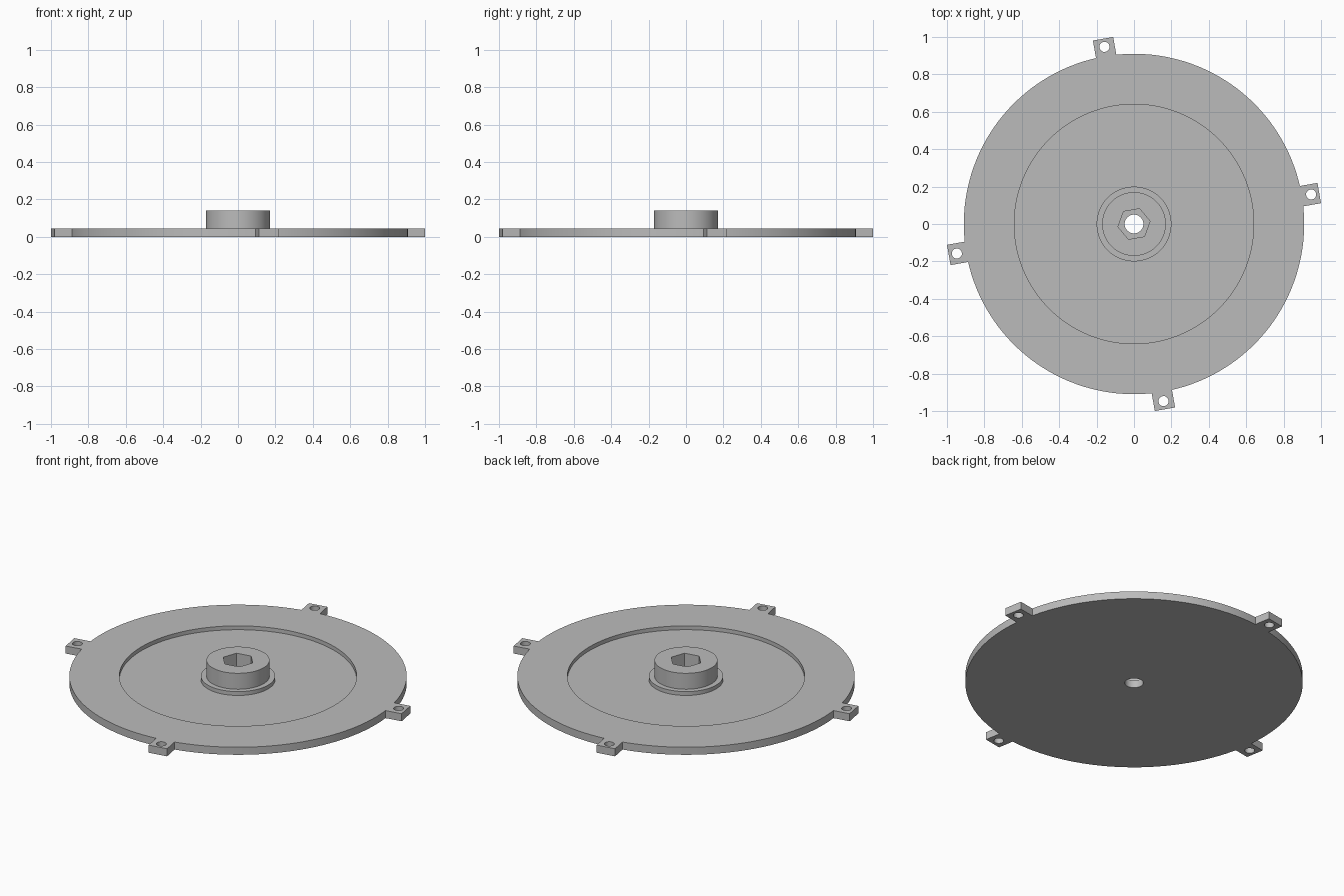
import bpy, bmesh, math
from mathutils import Matrix

if "Cube" in bpy.data.objects:
    bpy.data.objects.remove(bpy.data.objects["Cube"], do_unlink=True)

TURN = math.radians(10)      # twist shared by the tabs and the hex socket
THICK, FLOOR, TOP = 0.045, 0.022, 0.14
BORE = 0.05

grey = bpy.data.materials.new("plain grey")
grey.use_nodes = True
colour = (0.5, 0.5, 0.5, 1)
grey.diffuse_color = colour
grey.node_tree.nodes["Principled BSDF"].inputs["Base Color"].default_value = colour


def make_object(name, bm):
    bmesh.ops.recalc_face_normals(bm, faces=bm.faces)
    mesh = bpy.data.meshes.new(name)
    bm.to_mesh(mesh)
    bm.free()
    mesh.materials.append(grey)
    obj = bpy.data.objects.new(name, mesh)
    bpy.context.collection.objects.link(obj)
    return obj


def lathe(name, profile, steps=128):
    """Revolve a closed (radius, height) outline about z."""
    bm = bmesh.new()
    verts = [bm.verts.new((r, 0, z)) for r, z in profile]
    edges = [bm.edges.new((a, b)) for a, b in zip(verts, verts[1:] + verts[:1])]
    bmesh.ops.spin(bm, geom=verts + edges, cent=(0, 0, 0), axis=(0, 0, 1),
                   angle=math.tau, steps=steps, use_merge=True)
    bmesh.ops.remove_doubles(bm, verts=bm.verts, dist=1e-5)
    return make_object(name, bm)


def prism(name, sides, radius, z0, z1, matrix=Matrix()):
    bm = bmesh.new()
    place = matrix @ Matrix.Translation((0, 0, (z0 + z1) / 2))
    bmesh.ops.create_cone(bm, cap_ends=True, segments=sides, radius1=radius,
                          radius2=radius, depth=z1 - z0, matrix=place)
    return make_object(name, bm)


def box(name, x0, x1, y0, y1, z0, z1, matrix):
    bm = bmesh.new()
    place = (matrix @ Matrix.Translation(((x0 + x1) / 2, (y0 + y1) / 2, (z0 + z1) / 2))
             @ Matrix.Diagonal((x1 - x0, y1 - y0, z1 - z0, 1)))
    bmesh.ops.create_cube(bm, size=1, matrix=place)
    return make_object(name, bm)


def combine(target, other, operation):
    """Apply a boolean, then drop the helper."""
    mod = target.modifiers.new(operation, 'BOOLEAN')
    mod.operation, mod.solver, mod.object = operation, 'EXACT', other
    bpy.context.view_layer.objects.active = target
    bpy.ops.object.modifier_apply(modifier=mod.name)
    bpy.data.objects.remove(other, do_unlink=True)


# Round plate with a shallow circular recess
plate = lathe("base_plate", [(BORE, 0), (0.91, 0), (0.91, THICK),
                             (0.64, THICK), (0.64, FLOOR), (BORE, FLOOR)])

# Four drilled mounting tabs around the rim
for i in range(4):
    spin = Matrix.Rotation(TURN + i * math.pi / 2, 4, 'Z')
    combine(plate, box("tab", 0.87, 1.004, -0.064, 0.046, 0, THICK, spin), 'UNION')
    hole = spin @ Matrix.Translation((0.96, -0.009, 0))
    combine(plate, prism("tab_hole", 32, 0.027, -0.05, 0.1, hole), 'DIFFERENCE')

# Raised hub on its collar, with a hex socket above the bore
hub = lathe("hub", [(BORE, FLOOR), (0.2, FLOOR), (0.2, THICK),
                    (0.17, THICK), (0.17, TOP), (BORE, TOP)], 96)
# create_cone starts on an axis, so vertices fall every 60 degrees from +y
hex_turn = Matrix.Rotation(TURN - math.pi / 2, 4, 'Z')
combine(hub, prism("hex_socket", 6, 0.087, THICK, TOP + 0.05, hex_turn), 'DIFFERENCE')

# Smooth the round walls, keep the edges crisp
for obj in (plate, hub):
    bpy.ops.object.select_all(action='DESELECT')
    obj.select_set(True)
    bpy.context.view_layer.objects.active = obj
    bpy.ops.object.shade_smooth_by_angle(angle=math.radians(30))
